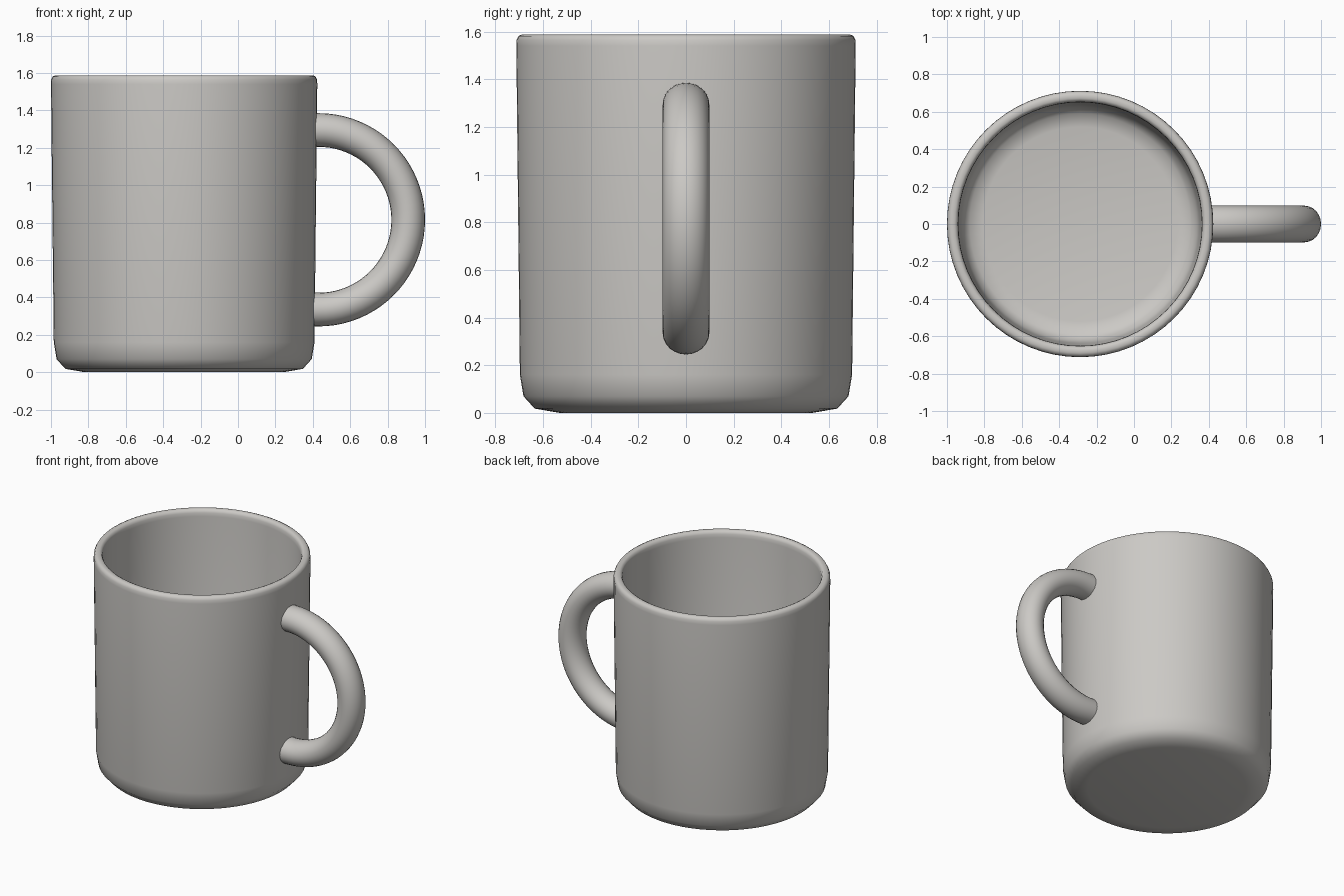
import bpy, bmesh, math
from mathutils import Vector

cube = bpy.data.objects.get("Cube")
if cube:
    bpy.data.objects.remove(cube, do_unlink=True)

BODY_X = -0.288

# Single glazed ceramic colour
ceramic = bpy.data.materials.new("warm grey ceramic")
ceramic.use_nodes = True
colour = (0.60, 0.585, 0.56, 1)
ceramic.diffuse_color = colour
ceramic.node_tree.nodes["Principled BSDF"].inputs["Base Color"].default_value = colour


def finish(name, bm, angle):
    bmesh.ops.remove_doubles(bm, verts=bm.verts, dist=0.0002)
    bmesh.ops.recalc_face_normals(bm, faces=bm.faces)
    mesh = bpy.data.meshes.new(name)
    bm.to_mesh(mesh)
    bm.free()
    mesh.materials.append(ceramic)
    obj = bpy.data.objects.new(name, mesh)
    bpy.context.collection.objects.link(obj)
    bpy.ops.object.select_all(action='DESELECT')
    obj.select_set(True)
    bpy.context.view_layer.objects.active = obj
    bpy.ops.object.shade_smooth_by_angle(angle=math.radians(angle))
    return obj


# Cup: wall profile (radius, height) from under the foot, over the rim, to the inner floor
profile = [(0, 0), (0.53, 0), (0.635, 0.018), (0.682, 0.07), (0.697, 0.16),
           (0.712, 1.54), (0.711, 1.565), (0.703, 1.581), (0.69, 1.587),
           (0.672, 1.587), (0.66, 1.581), (0.653, 1.565), (0.651, 1.54),
           (0.638, 0.2), (0.625, 0.135), (0.59, 0.09), (0.52, 0.075), (0, 0.075)]
bm = bmesh.new()
verts = [bm.verts.new((BODY_X + r, 0, z)) for r, z in profile]
edges = [bm.edges.new(pair) for pair in zip(verts, verts[1:])]
bmesh.ops.spin(bm, geom=verts + edges, cent=(BODY_X, 0, 0), axis=(0, 0, 1),
               angle=math.tau, steps=64, use_merge=False)
finish("cup_body", bm, 50)

# Handle: oval section swept along a half circle, with short straight roots in the wall
SIDES, STEPS = 24, 40
centre = Vector((0.43, 0, 0.815))
path = []
for i in range(STEPS + 1):
    a = math.pi * (0.5 - i / STEPS)
    out = Vector((math.cos(a), 0, math.sin(a)))
    path.append((centre + out * 0.48, out))
root = Vector((-0.045, 0, 0))
path = [(path[0][0] + root, path[0][1])] + path + [(path[-1][0] + root, path[-1][1])]

bm = bmesh.new()
rings = []
for point, out in path:
    ring = []
    for k in range(SIDES):
        t = math.tau * k / SIDES
        ring.append(bm.verts.new(point + out * 0.09 * math.cos(t)
                                 + Vector((0, 0.098 * math.sin(t), 0))))
    rings.append(ring)
for a, b in zip(rings, rings[1:]):
    for k in range(SIDES):
        n = (k + 1) % SIDES
        bm.faces.new((a[k], a[n], b[n], b[k]))
bm.faces.new(rings[0])
bm.faces.new(rings[-1])
finish("handle", bm, 40)
